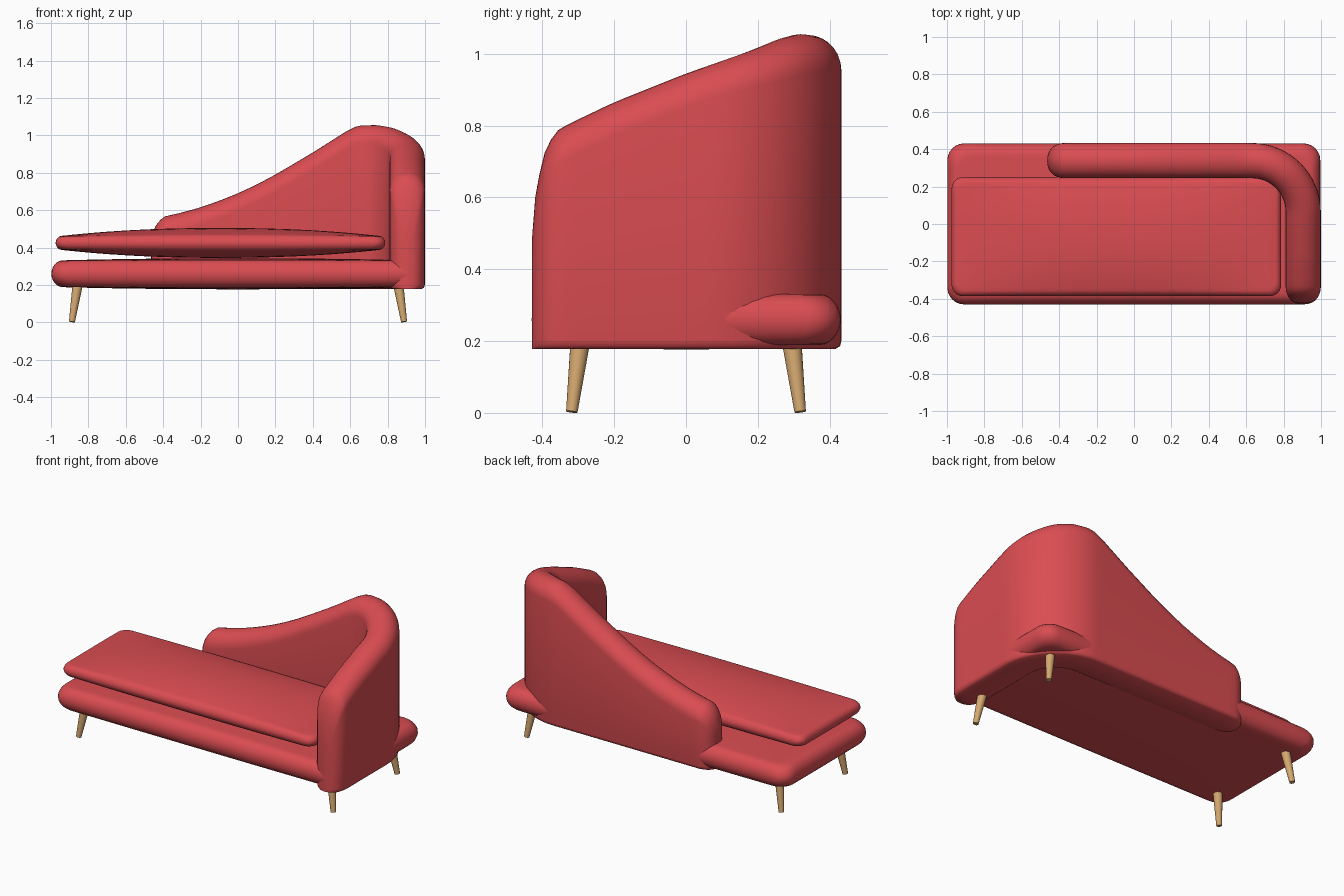
import bpy, bmesh, math
from mathutils import Vector

if "Cube" in bpy.data.objects:
    bpy.data.objects.remove(bpy.data.objects["Cube"])


def material(name, rgb):
    m = bpy.data.materials.new(name)
    m.diffuse_color = (*rgb, 1)
    m.use_nodes = True
    m.node_tree.nodes["Principled BSDF"].inputs["Base Color"].default_value = m.diffuse_color
    return m


RED = material("red fabric", (0.70, 0.073, 0.083))
WOOD = material("light wood", (0.66, 0.39, 0.16))


def finish(name, bm, mat, angle=40):
    bmesh.ops.recalc_face_normals(bm, faces=bm.faces)
    me = bpy.data.meshes.new(name)
    bm.to_mesh(me)
    bm.free()
    me.materials.append(mat)
    ob = bpy.data.objects.new(name, me)
    bpy.context.collection.objects.link(ob)
    bpy.ops.object.select_all(action='DESELECT')
    ob.select_set(True)
    bpy.context.view_layer.objects.active = ob
    bpy.ops.object.shade_smooth_by_angle(angle=math.radians(angle))
    return ob


def loft(bm, rings):
    """Join closed rings of points with quads and cap both ends."""
    vs = [[bm.verts.new(p) for p in r] for r in rings]
    n = len(vs[0])
    for a, b in zip(vs, vs[1:]):
        for i in range(n):
            bm.faces.new((a[i], a[(i + 1) % n], b[(i + 1) % n], b[i]))
    bm.faces.new(vs[0])
    bm.faces.new(vs[-1])


def outline(hx, hy, r, arc=6, side=16):
    """Rounded rectangle with evenly divided straight sides."""
    corners = []
    for k, (sx, sy) in enumerate([(1, 1), (-1, 1), (-1, -1), (1, -1)]):
        corners.append([Vector((sx * (hx - r) + r * math.cos(a), sy * (hy - r) + r * math.sin(a)))
                        for a in [math.pi / 2 * (k + j / arc) for j in range(arc + 1)]])
    pts = []
    for k in range(4):
        pts += corners[k]
        a, b = corners[k][-1], corners[(k + 1) % 4][0]
        pts += [a.lerp(b, j / side) for j in range(1, side)]
    return pts


def pillow(name, x0, x1, y0, y1, zmid, corner, edge_r, edge_h, dome):
    """Padded slab: rounded rim, domed above and below."""
    hx, hy = (x1 - x0) / 2, (y1 - y0) / 2
    cx, cy = (x0 + x1) / 2, (y0 + y1) / 2
    base = outline(hx, hy, corner)
    steps = [(edge_r * (1 - math.cos(a)), math.sin(a), 1)
             for a in [math.pi / 2 * i / 6 for i in range(7)]]
    steps += [(edge_r, 1, s) for s in (0.95, 0.88, 0.8, 0.7, 0.58, 0.45, 0.3, 0.15, 0.02)]

    def ring(step, sign):
        inset, t, s = step
        out = []
        for p in base:
            x, y = p.x * (hx - inset) / hx * s, p.y * (hy - inset) / hy * s
            f = (1 - (abs(x) / hx) ** 2.2) * (1 - (abs(y) / hy) ** 2.2)
            out.append((cx + x, cy + y, zmid + sign * (edge_h * t + dome * f * t)))
        return out

    bm = bmesh.new()
    loft(bm, [ring(s, -1) for s in reversed(steps)] + [ring(s, 1) for s in steps[1:]])
    return finish(name, bm, RED, 60)


def interp(table, v):
    if v <= table[0][0]:
        return table[0][1]
    for (a, p), (b, q) in zip(table, table[1:]):
        if v <= b:
            return p + (q - p) * (v - a) / (b - a)
    return table[-1][1]


# base and seat cushion
pillow("base", -0.998, 0.996, -0.43, 0.431, 0.26, 0.09, 0.06, 0.07, 0.013)
pillow("seat_cushion", -0.975, 0.787, -0.386, 0.25, 0.425, 0.06, 0.03, 0.034, 0.046)

# wrap-around backrest: section swept along an L path with changing height
R, BOTTOM = 0.094, 0.178
BACK_H = [(-0.463, 0.43), (-0.45, 0.5), (-0.42, 0.545), (-0.39, 0.567), (-0.3, 0.587), (-0.2, 0.615),
          (-0.1, 0.65), (0, 0.69), (0.1, 0.737), (0.2, 0.79), (0.4, 0.908), (0.6, 1.035), (0.64, 1.05)]
ARM_H = [(-0.43, 0.47), (-0.42, 0.6), (-0.4, 0.71), (-0.38, 0.755), (-0.36, 0.785), (-0.33, 0.803),
         (-0.2, 0.865), (0, 0.945), (0.2, 1.015), (0.27, 1.042), (0.32, 1.055), (0.34, 1.052)]
CAP = [math.pi / 2 * i / 7 for i in range(7, 0, -1)]
stations = []  # position, side direction, half width, height


def add(x, y, nx, ny, w, h):
    stations.append((x, y, nx, ny, max(w, 0.004), h))


for a in CAP:
    x = -0.37 - R * math.sin(a)
    add(x, 0.339, 0, 1, R * abs(math.cos(a)) ** 0.8, interp(BACK_H, x))
for i in range(21):
    x = -0.37 + 1.0 * i / 20
    add(x, 0.339, 0, 1, R, interp(BACK_H, x))
for i in range(1, 17):
    a = math.pi / 2 * (1 - i / 16)
    c, s = math.cos(a), math.sin(a)
    y = 0.064 + 0.275 * s
    add(0.63 + 0.275 * c, y, c, s, R, interp(ARM_H, y))
for i in range(1, 11):
    y = 0.064 - 0.399 * i / 10
    add(0.905, y, 1, 0, R, interp(ARM_H, y))
for a in reversed(CAP):
    y = -0.335 - R * math.sin(a)
    add(0.905, y, 1, 0, R * abs(math.cos(a)) ** 0.8, interp(ARM_H, y))

rings = []
for x, y, nx, ny, w, h in stations:
    sec = [(-w * 0.82, BOTTOM), (-w * 0.96, BOTTOM + 0.008), (-w, BOTTOM + 0.025)]
    sec += [(-w * math.cos(math.pi * i / 14), h - R + R * math.sin(math.pi * i / 14)) for i in range(15)]
    sec += [(w, BOTTOM + 0.025), (w * 0.96, BOTTOM + 0.008), (w * 0.82, BOTTOM)]
    rings.append([(x + nx * o, y + ny * o, z) for o, z in sec])
bm = bmesh.new()
loft(bm, rings)
finish("backrest", bm, RED, 60)

# splayed tapered legs
for sx, side in ((-1, "left"), (1, "right")):
    for sy, end in ((-1, "front"), (1, "back")):
        foot = Vector((sx * 0.888, sy * 0.318, 0.003))
        top = Vector((sx * 0.856, sy * 0.293, 0.21))
        d = top - foot
        bm = bmesh.new()
        bmesh.ops.create_cone(bm, cap_ends=True, segments=20, radius1=0.016, radius2=0.028, depth=d.length)
        bm.transform(d.to_track_quat('Z', 'Y').to_matrix().to_4x4())
        bmesh.ops.translate(bm, verts=bm.verts, vec=(foot + top) / 2)
        finish(f"{end}_{side}_leg", bm, WOOD)
